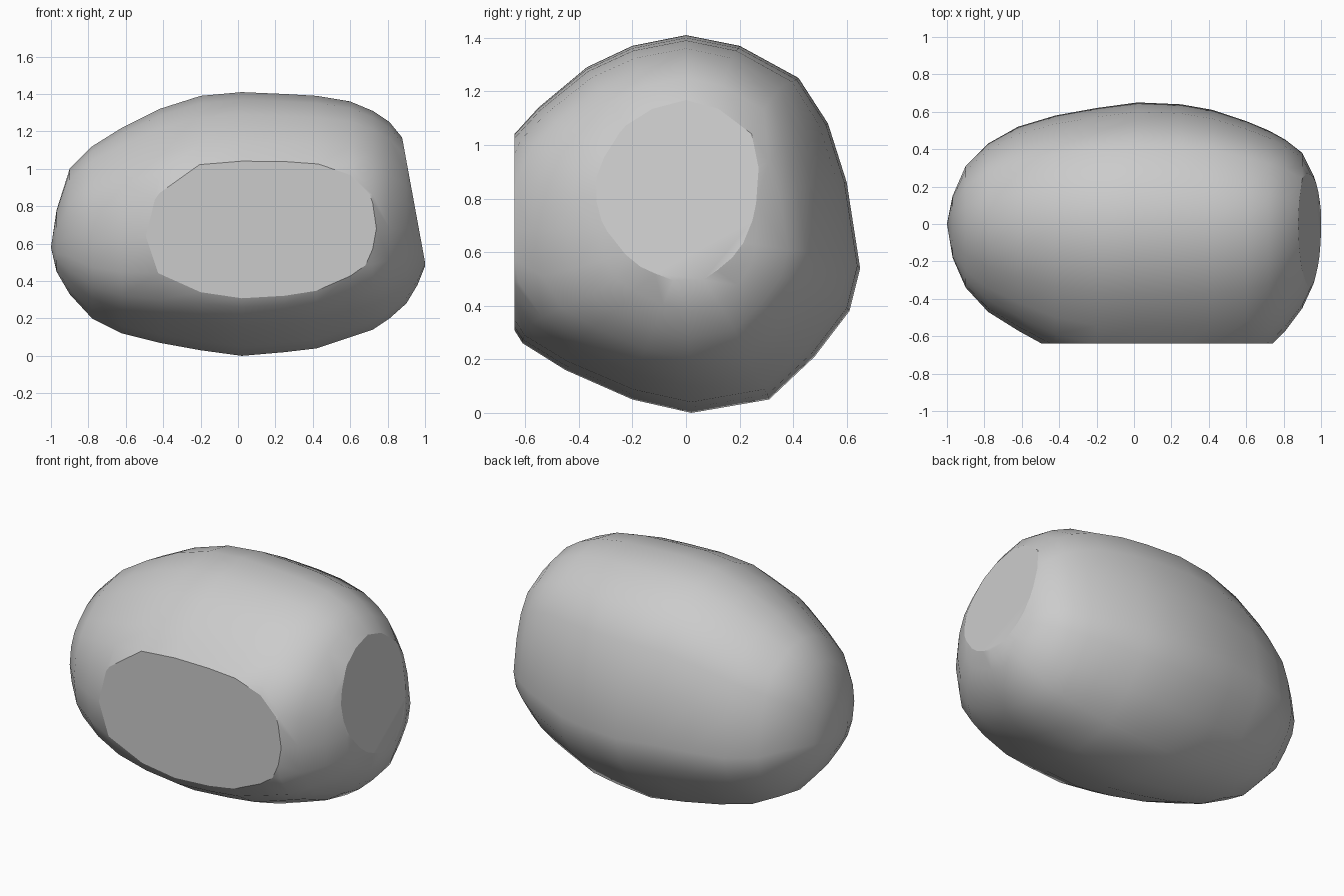
import bpy
import bmesh
from mathutils import Vector

cube = bpy.data.objects.get("Cube")
if cube:
    bpy.data.objects.remove(cube, do_unlink=True)

# Stone colour
stone = bpy.data.materials.new("stone_grey")
stone.use_nodes = True
grey = (0.6, 0.6, 0.6, 1)
stone.diffuse_color = grey
bsdf = stone.node_tree.nodes["Principled BSDF"]
bsdf.inputs["Base Color"].default_value = grey
bsdf.inputs["Roughness"].default_value = 0.9

# Lopsided cross-section of the boulder before its faces are split off (y, z)
SECTION = [(-.55, 1.14), (-.37, 1.29), (-.2, 1.37), (0, 1.41), (.2, 1.37),
           (.42, 1.25), (.53, 1.08), (.6, .86), (.65, .54), (.61, .38),
           (.48, .21), (.31, .05), (.02, 0), (-.2, .05), (-.45, .16),
           (-.61, .26), (-.71, .42), (-.75, .65), (-.72, .87), (-.65, 1.03)]
FRONT, BACK, HEIGHT = .75, .65, 1.41

# Extents of the section along the length: x, bottom, top, front, back
STATIONS = [(-.97, .45, .78, .18, .15), (-.9, .33, 1, .34, .31),
            (-.78, .2, 1.12, .47, .43), (-.62, .12, 1.22, .57, .52),
            (-.42, .07, 1.32, .68, .58), (-.2, .03, 1.39, .74, .62),
            (.02, 0, 1.41, .75, .65), (.25, .02, 1.4, .75, .64),
            (.42, .04, 1.39, .74, .61), (.6, .1, 1.36, .71, .55),
            (.72, .14, 1.31, .66, .5), (.81, .2, 1.25, .57, .45),
            (.9, .28, 1.14, .45, .38), (.96, .38, 1.03, .32, .26),
            (1, .48, .9, .18, .14)]


def ring(bm, x, bottom, top, front, back):
    """Section fitted into the given extents."""
    verts = []
    for y, z in SECTION:
        fitted_y = y / FRONT * front if y < 0 else y / BACK * back
        fitted_z = bottom + z / HEIGHT * (top - bottom)
        verts.append(bm.verts.new((x, fitted_y, fitted_z)))
    return verts


def pairs(verts):
    return zip(verts, verts[1:] + verts[:1])


def split_off(bm, point, normal):
    """Slice the stone along a plane and close it with a flat, crisp face."""
    cut = bmesh.ops.bisect_plane(bm, geom=bm.verts[:] + bm.edges[:] + bm.faces[:],
                                 dist=.0001, plane_co=Vector(point),
                                 plane_no=Vector(normal), clear_outer=True)
    rim = [e for e in cut["geom_cut"] if isinstance(e, bmesh.types.BMEdge)]
    bmesh.ops.holes_fill(bm, edges=rim, sides=0)
    for edge in rim:
        edge.smooth = False


bm = bmesh.new()

# Body lofted along its length
rings = [ring(bm, *station) for station in STATIONS]
for one, two in zip(rings, rings[1:]):
    for (a, b), (c, d) in zip(pairs(one), pairs(two)):
        bm.faces.new((a, b, d, c))

# Rounded ends
for end, tip in ((rings[0], (-1, 0, .58)), (rings[-1], (1.03, 0, .68))):
    pole = bm.verts.new(tip)
    for a, b in pairs(end):
        bm.faces.new((a, b, pole))

bmesh.ops.recalc_face_normals(bm, faces=bm.faces[:])
for face in bm.faces:
    face.smooth = True

# Flat front and leaning flat end
split_off(bm, (0, -.64, 0), (0, -1, 0))
split_off(bm, (1, 0, .5), (.98, 0, .18))
bmesh.ops.remove_doubles(bm, verts=bm.verts[:], dist=.012)
bmesh.ops.recalc_face_normals(bm, faces=bm.faces[:])

mesh = bpy.data.meshes.new("boulder")
bm.to_mesh(mesh)
bm.free()
mesh.materials.append(stone)
boulder = bpy.data.objects.new("boulder", mesh)
bpy.context.collection.objects.link(boulder)
